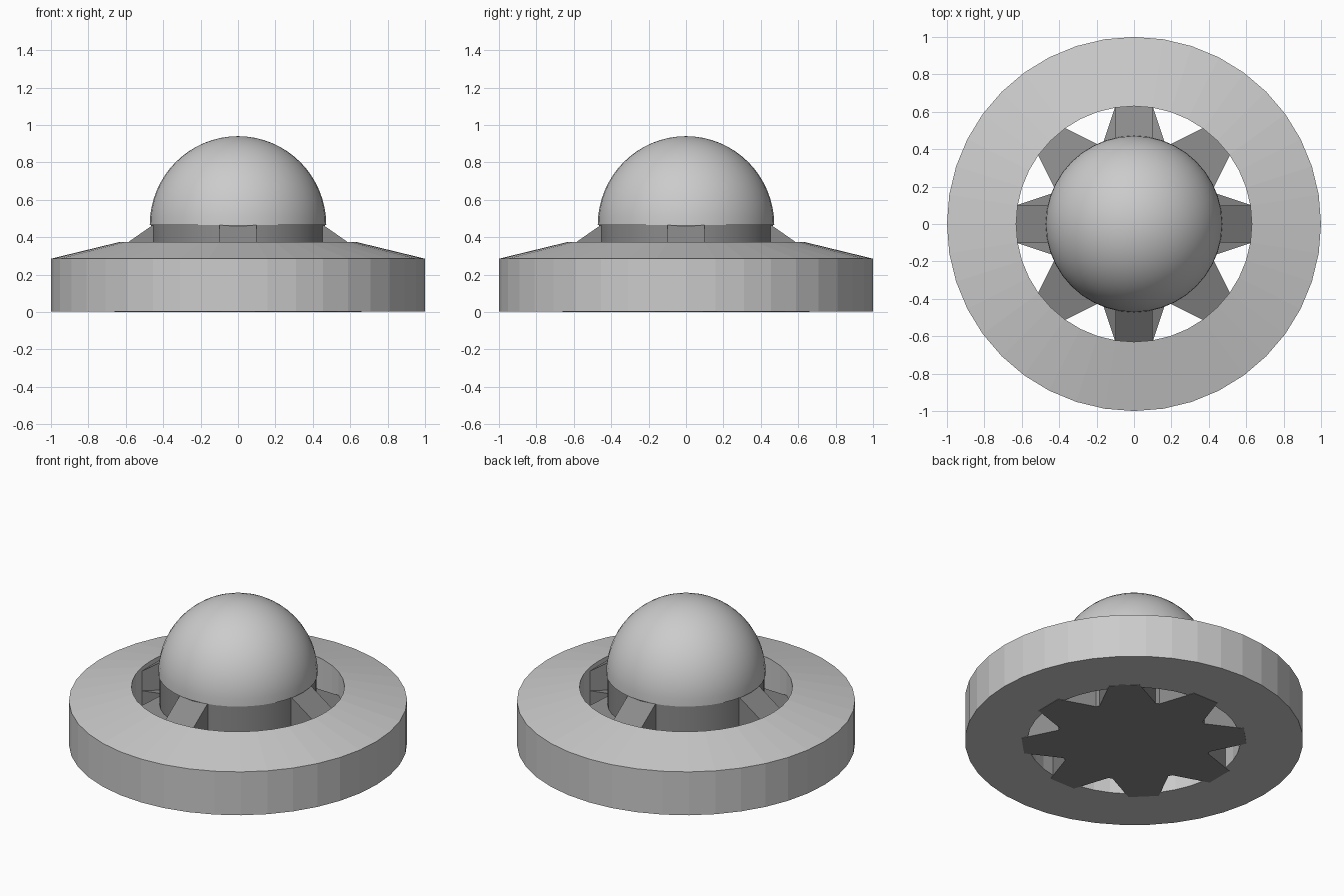
import bpy, bmesh
from math import sin, cos, pi, radians
from mathutils import Matrix

cube = bpy.data.objects.get("Cube")
if cube:
    bpy.data.objects.remove(cube, do_unlink=True)


def material(name, value):
    mat = bpy.data.materials.new(name)
    mat.use_nodes = True
    color = (value, value, value, 1)
    mat.diffuse_color = color
    mat.node_tree.nodes["Principled BSDF"].inputs["Base Color"].default_value = color
    return mat


light_grey = material("light grey", 0.6)
dark_grey = material("dark grey", 0.26)


def finish(bm, name, mat):
    bmesh.ops.remove_doubles(bm, verts=bm.verts, dist=1e-5)
    bmesh.ops.recalc_face_normals(bm, faces=bm.faces)
    mesh = bpy.data.meshes.new(name)
    bm.to_mesh(mesh)
    bm.free()
    mesh.materials.append(mat)
    obj = bpy.data.objects.new(name, mesh)
    bpy.context.collection.objects.link(obj)
    return obj


def lathe(name, profile, steps, mat, smooth=False):
    """Spin a closed (radius, height) profile around the z axis."""
    bm = bmesh.new()
    verts = [bm.verts.new((r, 0, z)) for r, z in profile]
    edges = [bm.edges.new((a, b)) for a, b in zip(verts, verts[1:] + verts[:1])]
    bmesh.ops.spin(bm, geom=verts + edges, cent=(0, 0, 0), axis=(0, 0, 1),
                   angle=2 * pi, steps=steps)
    bmesh.ops.dissolve_degenerate(bm, dist=1e-5, edges=bm.edges)
    obj = finish(bm, name, mat)
    if smooth:
        bpy.ops.object.select_all(action="DESELECT")
        obj.select_set(True)
        bpy.context.view_layer.objects.active = obj
        bpy.ops.object.shade_smooth_by_angle(angle=radians(35))
    return obj


def arm(name, inner, outer, angle):
    """Radial block; each end is (radius, half width, top height)."""
    bm = bmesh.new()
    ends = []
    for r, w, top in (inner, outer):
        ends.append([bm.verts.new((r, y, z)) for y, z in
                     ((-w, 0), (w, 0), (w, top), (-w, top))])
    a, b = ends
    bm.faces.new(a)
    bm.faces.new(b)
    for i in range(4):
        j = (i + 1) % 4
        bm.faces.new((a[i], a[j], b[j], b[i]))
    bmesh.ops.rotate(bm, verts=bm.verts, matrix=Matrix.Rotation(angle, 3, "Z"))
    return finish(bm, name, dark_grey)


# Broad outer ring with a sloping top
lathe("outer_ring", [(0.63, 0.002), (1, 0.002), (1, 0.285), (0.63, 0.375)], 40, light_grey)

# Central drum and the dome on it
lathe("hub", [(0, 0), (0.465, 0), (0.465, 0.465), (0, 0.465)], 40, dark_grey, True)
arc = [(0.472 * cos(i * pi / 32), 0.465 + 0.475 * sin(i * pi / 32)) for i in range(16)]
lathe("dome", [(0, 0.465)] + arc + [(0, 0.94)], 40, light_grey, True)

# Eight low flared arms, and tall sloping braces on the four main directions
for i in range(8):
    arm(f"low_arm_{i + 1}", (0.42, 0.17, 0.28), (0.66, 0.09, 0.21), i * pi / 4)
for i in range(4):
    arm(f"brace_{i + 1}", (0.44, 0.1, 0.476), (0.635, 0.1, 0.34), i * pi / 2)
